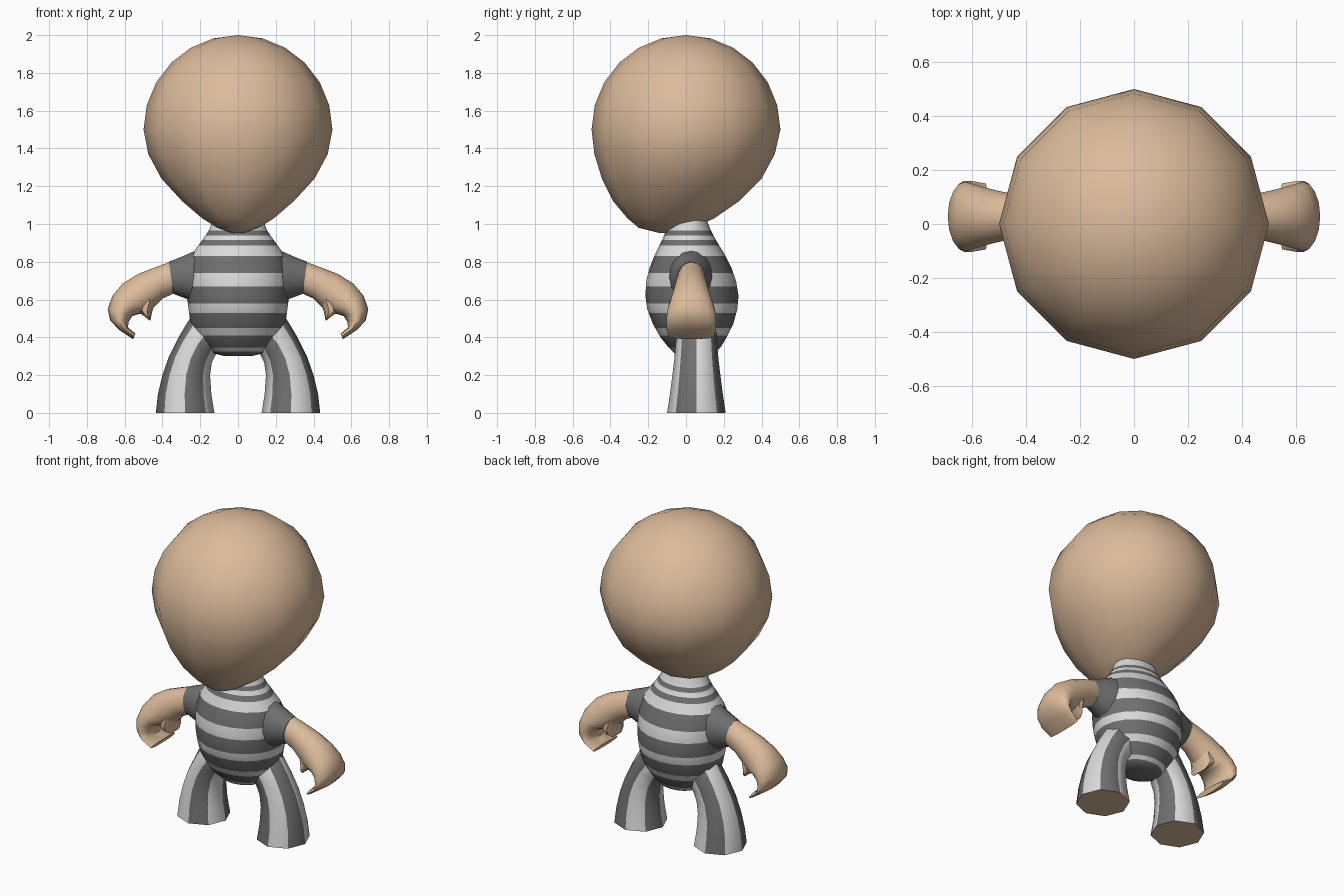
import bpy, bmesh, math
from mathutils import Vector

if "Cube" in bpy.data.objects:
    bpy.data.objects.remove(bpy.data.objects["Cube"])


def material(name, rgb):
    m = bpy.data.materials.new(name)
    m.diffuse_color = (*rgb, 1)
    m.use_nodes = True
    m.node_tree.nodes["Principled BSDF"].inputs["Base Color"].default_value = m.diffuse_color
    return m


SKIN = material("tan skin", (0.72, 0.50, 0.33))
DARK = material("dark grey", (0.16, 0.16, 0.16))
LIGHT = material("light grey", (0.70, 0.70, 0.70))


def loft(bm, rings):
    """Bridge closed rings of points and cap both ends."""
    loops = [[bm.verts.new(p) for p in ring] for ring in rings]
    n = len(loops[0])
    for a, b in zip(loops, loops[1:]):
        for j in range(n):
            k = (j + 1) % n
            f = bm.faces.new((a[j], a[k], b[k], b[j]))
            f.material_index = j          # side number, recoloured later
    for cap in (loops[0], loops[-1]):
        bm.faces.new(cap).material_index = n
    return loops


def finish(name, bm, mats, colour, mirror=False, angle=50):
    bmesh.ops.recalc_face_normals(bm, faces=bm.faces)
    for f in bm.faces:
        f.material_index = colour(f)
    me = bpy.data.meshes.new(name)
    bm.to_mesh(me)
    bm.free()
    ob = bpy.data.objects.new(name, me)
    bpy.context.collection.objects.link(ob)
    for m in mats:
        me.materials.append(m)
    bpy.ops.object.select_all(action='DESELECT')
    ob.select_set(True)
    bpy.context.view_layer.objects.active = ob
    bpy.ops.object.shade_smooth_by_angle(angle=math.radians(angle))
    if mirror:
        ob.modifiers.new("mirror", 'MIRROR').use_mirror_merge = False
    return ob


def body_ring(z, rx, front, back, n):
    """Horizontal oval with given half width, front and back."""
    cy, ry = (front + back) / 2, (back - front) / 2
    return [(rx * math.cos(t), cy + ry * math.sin(t), z)
            for t in (2 * math.pi * j / n for j in range(n))]


def limb_ring(xo, zo, xi, zi, w, yc, n):
    """Oval spanning an outer and an inner profile point, w deep each way."""
    o, i = Vector((xo, 0, zo)), Vector((xi, 0, zi))
    c, h = (o + i) / 2, (o - i) / 2
    return [c + h * math.cos(t) + Vector((0, yc - w * math.sin(t), 0))
            for t in (2 * math.pi * j / n for j in range(n))]


# Head: twelve-sided ball drawn down to a chin
head = [(0.952, 0.03, -0.14, -0.07), (0.98, 0.11, -0.25, 0.04),
        (1.03, 0.19, -0.31, 0.15), (1.12, 0.295, -0.385, 0.28),
        (1.24, 0.405, -0.445, 0.40), (1.37, 0.475, -0.485, 0.47)]
for k in range(6):
    a = math.radians(15 * k)
    r = 0.5 * math.cos(a)
    head.append((1.5 + 0.5 * math.sin(a), r, -r, r))
bm = bmesh.new()
loops = loft(bm, [body_ring(*s, 12) for s in head])
top = [f for f in bm.faces if len(f.verts) > 4 and f.calc_center_median().z > 1.9]
bmesh.ops.poke(bm, faces=top)
for v in bm.verts:
    if len(v.link_faces) == 12 and v.co.z > 1.9:
        v.co.z = 2.0
finish("head", bm, [SKIN], lambda f: 0, angle=60)

# Torso: striped shirt and seat, cut at the stripe heights
torso = [(0.30, 0.07, -0.01, 0.12), (0.315, 0.13, -0.06, 0.155),
         (0.35, 0.175, -0.095, 0.185), (0.40, 0.215, -0.135, 0.215),
         (0.47, 0.25, -0.175, 0.25), (0.55, 0.262, -0.205, 0.272),
         (0.62, 0.27, -0.215, 0.278), (0.70, 0.275, -0.21, 0.265),
         (0.77, 0.272, -0.192, 0.24), (0.83, 0.25, -0.168, 0.21),
         (0.88, 0.215, -0.145, 0.18), (0.93, 0.178, -0.12, 0.15),
         (0.97, 0.152, -0.105, 0.13), (1.02, 0.135, -0.095, 0.11)]
stripes = [0.325, 0.345, 0.41, 0.45, 0.53, 0.58, 0.67, 0.74, 0.83,
           0.885, 0.915, 0.94, 0.965]
bm = bmesh.new()
loft(bm, [body_ring(*s, 20) for s in torso])
for z in stripes:
    bmesh.ops.bisect_plane(bm, geom=bm.verts[:] + bm.edges[:] + bm.faces[:],
                           plane_co=(0, 0, z), plane_no=(0, 0, 1))


def band(f):
    z = f.calc_center_median().z
    return sum(z > s for s in stripes) % 2


finish("torso", bm, [DARK, LIGHT], band)

# Sleeves
bm = bmesh.new()
sleeve = [(0.12, 0.87, 0.14, 0.55, 0.13), (0.22, 0.862, 0.22, 0.57, 0.12),
          (0.29, 0.83, 0.275, 0.605, 0.095), (0.366, 0.80, 0.342, 0.63, 0.072)]
loft(bm, [limb_ring(*s, 0.025, 16) for s in sleeve])
finish("sleeve", bm, [DARK], lambda f: 0, True)

# Arms curling into cupped hands
bm = bmesh.new()
arm = [(0.364, 0.798, 0.340, 0.632, 0.071), (0.44, 0.77, 0.40, 0.605, 0.08),
       (0.53, 0.735, 0.45, 0.555, 0.092), (0.61, 0.685, 0.485, 0.525, 0.106),
       (0.665, 0.62, 0.53, 0.522, 0.12), (0.69, 0.55, 0.56, 0.512, 0.129),
       (0.677, 0.49, 0.58, 0.48, 0.132), (0.63, 0.44, 0.582, 0.452, 0.132),
       (0.555, 0.39, 0.543, 0.42, 0.122)]
loft(bm, [limb_ring(*s, 0.028, 16) for s in arm])
finish("arm", bm, [SKIN], lambda f: 0, True)

# Thumbs on the inner lip of each hand
bm = bmesh.new()
thumb = [(0.53, 0.61, 0.43, 0.61, 0.08), (0.535, 0.54, 0.453, 0.54, 0.09),
         (0.50, 0.515, 0.46, 0.51, 0.08), (0.472, 0.492, 0.463, 0.488, 0.05)]
loft(bm, [limb_ring(*s, 0.028, 10) for s in thumb])
finish("thumb", bm, [SKIN], lambda f: 0, True)

# Legs: eight vertical stripes, plain soles
bm = bmesh.new()
leg = [(0.435, 0, 0.125, 0, 0.155), (0.424, 0.1, 0.141, 0.1, 0.14),
       (0.40, 0.2, 0.148, 0.2, 0.127), (0.365, 0.3, 0.138, 0.27, 0.117),
       (0.315, 0.4, 0.11, 0.325, 0.11), (0.255, 0.50, 0.06, 0.37, 0.105),
       (0.20, 0.55, 0.02, 0.45, 0.08)]
loft(bm, [limb_ring(*s, 0.055, 8) for s in leg])
finish("leg", bm, [DARK, LIGHT, SKIN],
       lambda f: 2 if f.material_index == 8 else f.material_index % 2, True)
